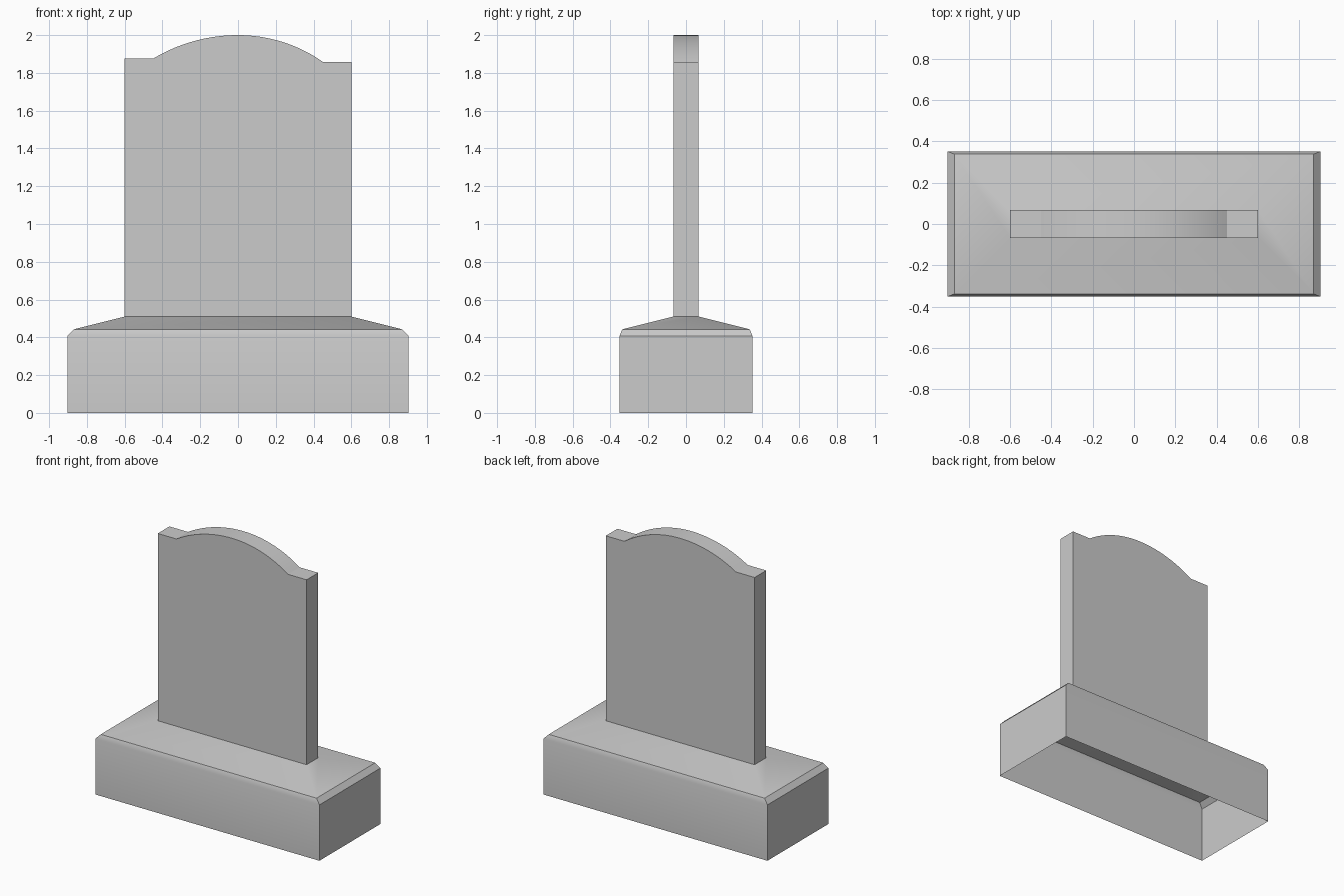
import bpy
import bmesh
import math

cube = bpy.data.objects.get("Cube")
if cube:
    bpy.data.objects.remove(cube, do_unlink=True)

stone = bpy.data.materials.new("grey stone")
stone.use_nodes = True
GREY = (0.6, 0.6, 0.6, 1)
stone.diffuse_color = GREY
stone.node_tree.nodes["Principled BSDF"].inputs["Base Color"].default_value = GREY


def finish(name, bm, angle):
    bmesh.ops.recalc_face_normals(bm, faces=bm.faces[:])
    mesh = bpy.data.meshes.new(name)
    bm.to_mesh(mesh)
    bm.free()
    mesh.materials.append(stone)
    obj = bpy.data.objects.new(name, mesh)
    bpy.context.collection.objects.link(obj)
    bpy.ops.object.select_all(action='DESELECT')
    obj.select_set(True)
    bpy.context.view_layer.objects.active = obj
    bpy.ops.object.shade_smooth_by_angle(angle=math.radians(angle))
    return obj


HALF_W, HALF_T, FOOT = 0.6, 0.067, 0.51

# Plinth: hollow shell of stacked rectangles, open underneath and at the slab
bm = bmesh.new()
rings = []
for hx, hy, z in [(0.903, 0.352, 0), (0.903, 0.352, 0.407),
                  (0.87, 0.338, 0.442), (HALF_W, HALF_T, FOOT)]:
    rings.append([bm.verts.new((sx * hx, sy * hy, z))
                  for sx, sy in ((-1, -1), (1, -1), (1, 1), (-1, 1))])
for low, high in zip(rings, rings[1:]):
    for i in range(4):
        j = (i + 1) % 4
        bm.faces.new((low[i], low[j], high[j], high[i]))
finish("plinth", bm, 25)

# Headstone slab: arched outline with square shoulders, slightly lower on one side
ARCH, LEFT_Z, RIGHT_Z, STEPS = 0.45, 1.858, 1.875, 32
outline = [(-HALF_W, FOOT), (-HALF_W, RIGHT_Z)]
for i in range(STEPS + 1):
    x = -ARCH + 2 * ARCH * i / STEPS
    rise = 2 - (RIGHT_Z if x < 0 else LEFT_Z)
    radius = (ARCH ** 2 + rise ** 2) / (2 * rise)
    outline.append((x, 2 - radius + math.sqrt(radius ** 2 - x ** 2)))
outline += [(HALF_W, LEFT_Z), (HALF_W, FOOT)]

bm = bmesh.new()
front = [bm.verts.new((x, -HALF_T, z)) for x, z in outline]
back = [bm.verts.new((x, HALF_T, z)) for x, z in outline]
bm.faces.new(front)
bm.faces.new(back[::-1])
for i in range(len(outline) - 1):
    bm.faces.new((front[i], back[i], back[i + 1], front[i + 1]))
finish("headstone", bm, 20)
